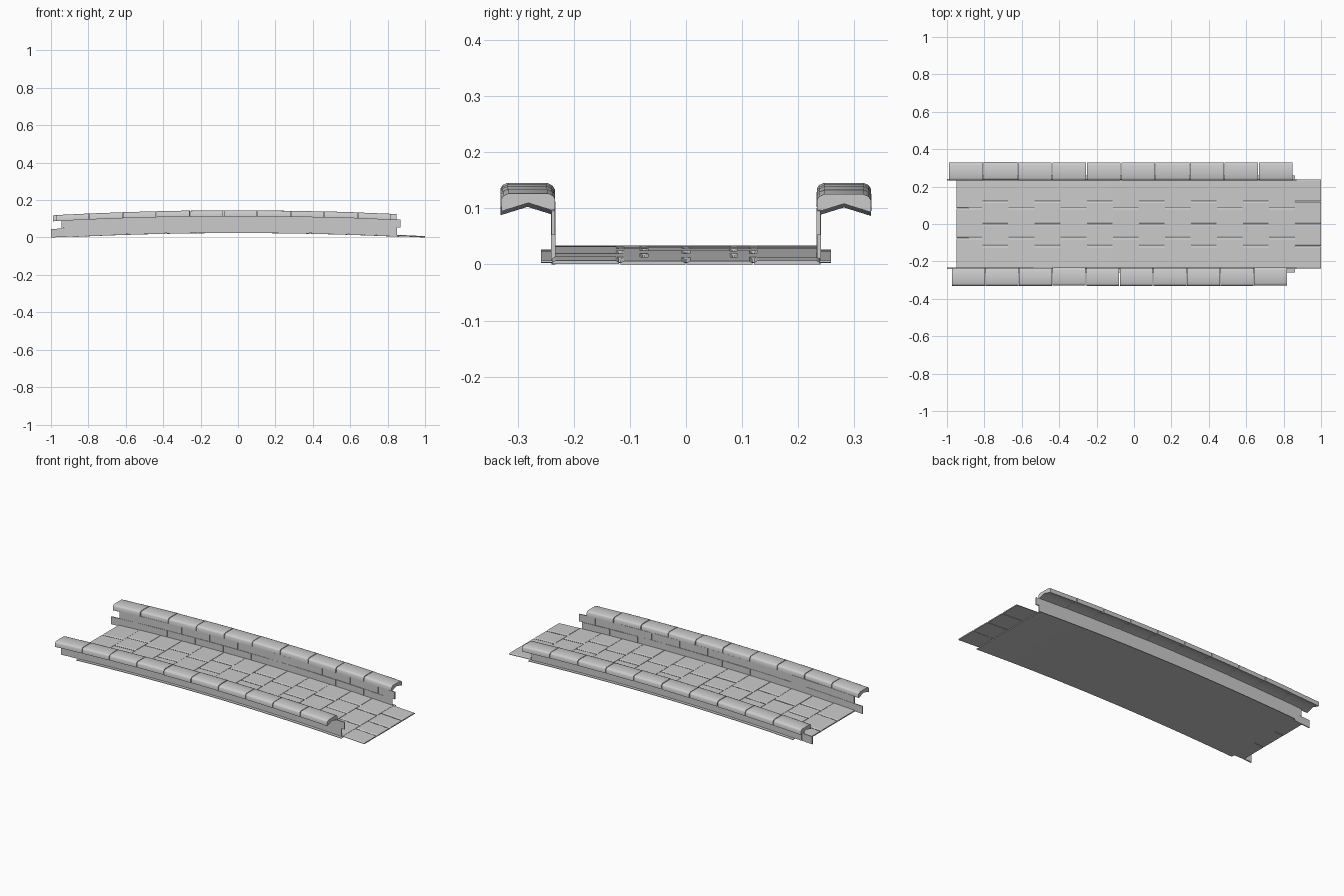
import bpy, bmesh, math, random

if "Cube" in bpy.data.objects:
    bpy.data.objects.remove(bpy.data.objects["Cube"])
random.seed(4)

stone = bpy.data.materials.new("grey stone")
stone.diffuse_color = (0.6, 0.6, 0.6, 1)
stone.use_nodes = True
stone.node_tree.nodes["Principled BSDF"].inputs["Base Color"].default_value = stone.diffuse_color


def arch(x):
    """Height drop of the gently bowed bridge."""
    return -0.027 * x * x


def sweep(bm, profile, x0, x1, steps=1, jitter=0.0):
    """Sweep a (y, z) profile along x, following the bow."""
    dz = random.uniform(-jitter, jitter)
    rings = []
    for i in range(steps + 1):
        x = x0 + (x1 - x0) * i / steps
        rings.append([bm.verts.new((x, y, max(0.0, z + dz + arch(x)))) for y, z in profile])
    n = len(profile)
    for a, b in zip(rings, rings[1:]):
        for i in range(n):
            j = (i + 1) % n
            bm.faces.new((a[i], a[j], b[j], b[i]))
    bm.faces.new(rings[0])
    bm.faces.new(rings[-1])


def finish(bm, name, smooth=False):
    bmesh.ops.recalc_face_normals(bm, faces=bm.faces)
    mesh = bpy.data.meshes.new(name)
    bm.to_mesh(mesh)
    bm.free()
    mesh.materials.append(stone)
    ob = bpy.data.objects.new(name, mesh)
    bpy.context.collection.objects.link(ob)
    if smooth:
        bpy.context.view_layer.objects.active = ob
        ob.select_set(True)
        bpy.ops.object.shade_smooth_by_angle(angle=math.radians(50))
        ob.select_set(False)
    return ob


def rect(y0, y1, z0, z1):
    return [(y0, z0), (y1, z0), (y1, z1), (y0, z1)]


# Plain sheet under the paving
bm = bmesh.new()
sweep(bm, rect(-0.258, 0.258, 0.0235, 0.0265), -0.885, 0.86, 16)
finish(bm, "deck_sheet")

# Paving: columns of slabs with alternating seams
bm = bmesh.new()
columns, left, right = 14, -0.95, 1.0
width = (right - left) / columns
for c in range(columns):
    seams = [-0.24, -0.075, 0.085, 0.24] if c % 2 == 0 else [-0.24, -0.118, 0, 0.12, 0.24]
    x0 = left + c * width
    for y0, y1 in zip(seams, seams[1:]):
        a, b = y0 + 0.0012, y1 - 0.0012
        profile = [(a, 0.027), (b, 0.027), (b, 0.030), (b - 0.006, 0.0335),
                   (a + 0.006, 0.0335), (a, 0.030)]
        sweep(bm, profile, x0 + 0.001, x0 + width - 0.001, 1, 0.0006)
finish(bm, "paving_slabs")

for side, s in (("back", 1), ("front", -1)):
    # Plain outer skin of the parapet
    bm = bmesh.new()
    sweep(bm, rect(s * 0.238, s * 0.241, 0.027, 0.116), -0.93, 0.85, 16)
    finish(bm, side + "_parapet_skin")

    # Two staggered courses of thin bricks
    bm = bmesh.new()
    for x0, x1, z0, z1, lead in ((-1.0, 0.85, 0.027, 0.072, 0.185),
                                 (-0.945, 0.87, 0.073, 0.116, 0.225)):
        x, nxt = x0, x0 + lead
        while x < x1 - 0.02:
            nxt = min(nxt, x1)
            inner = 0.2335 + random.uniform(-0.001, 0.001)
            sweep(bm, rect(s * inner, s * 0.2395, z0, z1), x + 0.001, nxt - 0.001)
            x, nxt = nxt, nxt + 0.185
    finish(bm, side + "_parapet_bricks")

    # Row of chamfered coping stones with hollowed undersides
    bm = bmesh.new()
    x0, x1 = (-0.99, 0.85) if s > 0 else (-0.975, 0.82)
    step = (x1 - x0) / 10
    for i in range(10):
        dy = random.uniform(-0.001, 0.001)
        section = [(0.234, 0.113), (0.234, 0.135), (0.238, 0.141), (0.247, 0.145),
                   (0.317, 0.145), (0.326, 0.141), (0.330, 0.135), (0.330, 0.113),
                   (0.282, 0.128)]
        sweep(bm, [(s * (y + dy), z) for y, z in section],
              x0 + i * step + 0.002, x0 + (i + 1) * step - 0.002, 1, 0.0006)
    finish(bm, side + "_coping_stones", smooth=True)
